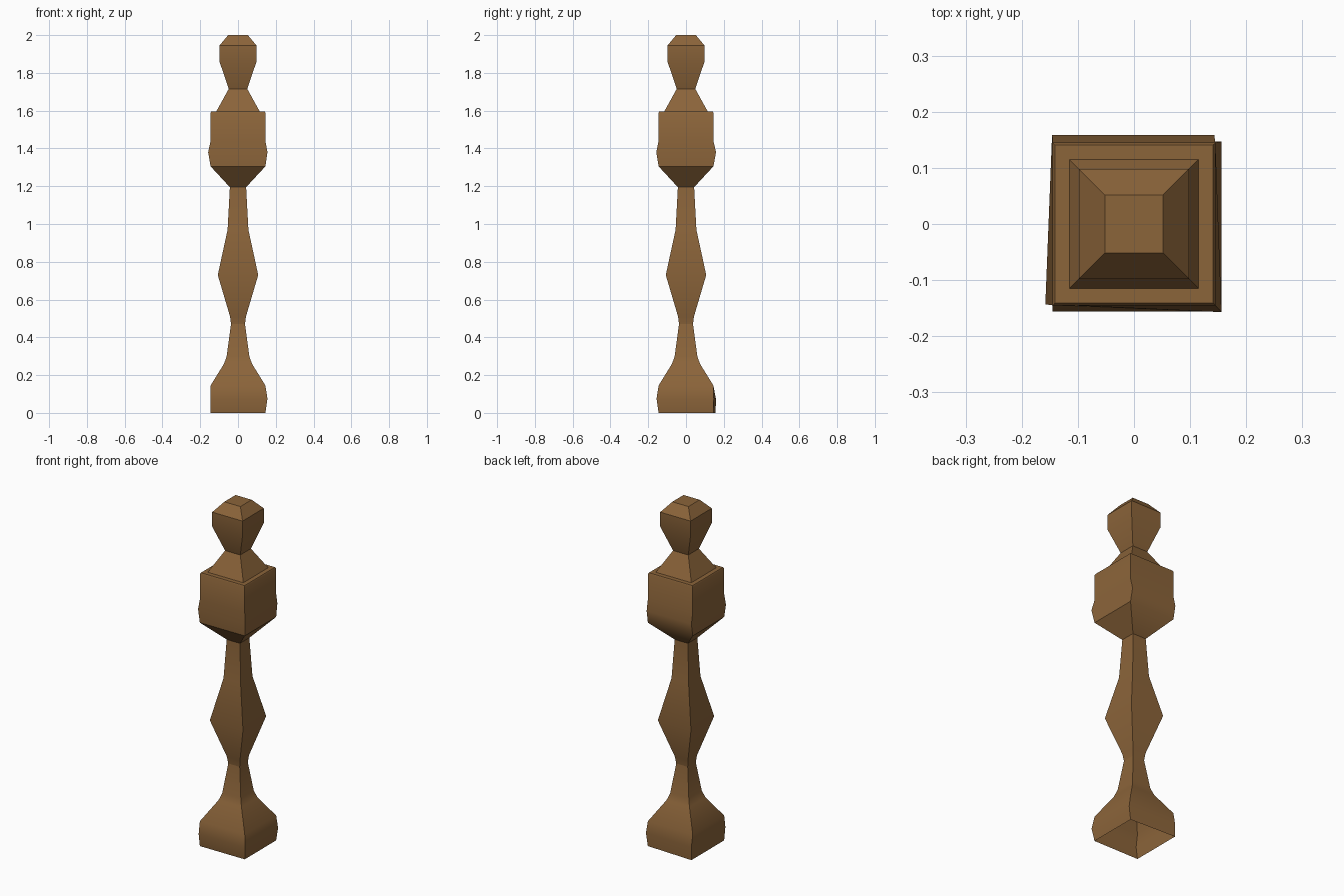
import bpy
import bmesh
import math

if "Cube" in bpy.data.objects:
    bpy.data.objects.remove(bpy.data.objects["Cube"])

wood = bpy.data.materials.new("brown_wood")
wood.diffuse_color = (0.26, 0.128, 0.042, 1)
wood.use_nodes = True
wood.node_tree.nodes["Principled BSDF"].inputs["Base Color"].default_value = wood.diffuse_color


def square(r):
    """Corners: front left, front right, back right, back left."""
    return [(-r, -r), (r, -r), (r, r), (-r, r)]


def loft(name, rings, cap_top=False):
    """Skin a stack of (height, half width or four corners) rings."""
    bm = bmesh.new()
    loops = []
    for z, r in rings:
        corners = r if isinstance(r, list) else square(r)
        loops.append([bm.verts.new((x, y, z)) for x, y in corners])
    for a, b in zip(loops, loops[1:]):
        for i in range(4):
            j = (i + 1) % 4
            bm.faces.new((a[i], a[j], b[j], b[i]))
    if cap_top:
        bm.faces.new(loops[-1])
    mesh = bpy.data.meshes.new(name)
    bm.to_mesh(mesh)
    bm.free()
    mesh.materials.append(wood)
    obj = bpy.data.objects.new(name, mesh)
    bpy.context.collection.objects.link(obj)
    bpy.ops.object.select_all(action='DESELECT')
    obj.select_set(True)
    bpy.context.view_layer.objects.active = obj
    bpy.ops.object.shade_smooth_by_angle(angle=math.radians(35))
    return obj


# Hand-carved bulges: slightly uneven corners
foot_bottom = [(-.145, -.145), (.145, -.145), (.145, .145), (-.145, .157)]
foot_bulge = [(-.145, -.156), (.156, -.156), (.156, .147), (-.145, .158)]
block_bulge = [(-.158, -.143), (.156, -.157), (.143, .159), (-.146, .159)]

# Foot, open underneath
loft("foot", [(0, foot_bottom), (.075, foot_bulge), (.145, .145),
              (.26, .074), (.30, .06), (.47, .037)])

# Slim turned shaft
loft("shaft", [(.47, .037), (.51, .042), (.73, .107), (.97, .055), (1.195, .043)])

# Square block with a flat shoulder
loft("block", [(1.195, .043), (1.305, .145), (1.38, block_bulge), (1.44, .145),
               (1.59, .145), (1.596, .141), (1.596, .115)])

# Finial knob
loft("finial", [(1.596, .115), (1.715, .049), (1.86, .098), (1.945, .098),
                (2.0, .052)], cap_top=True)
